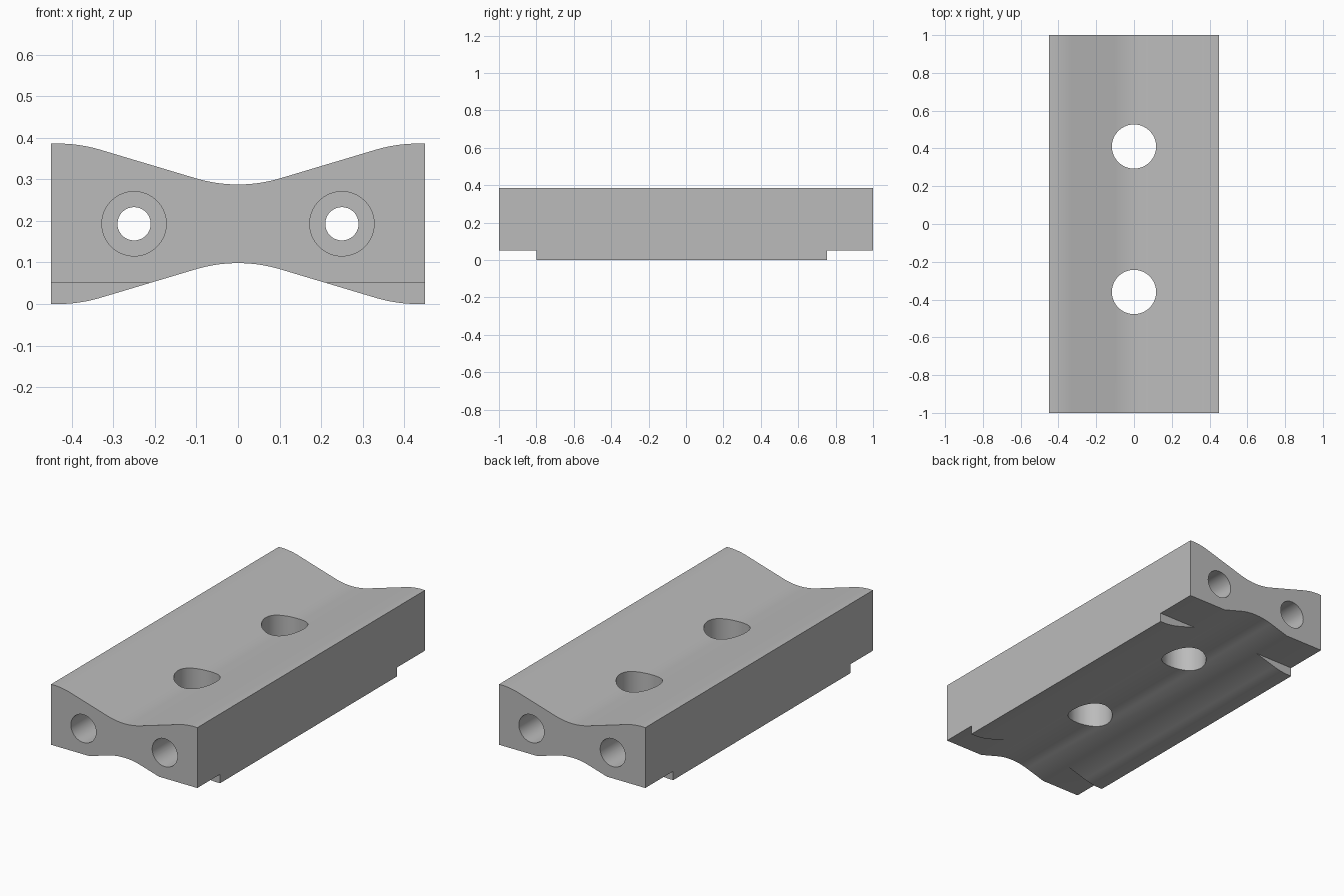
import bpy
import bmesh
import math
from mathutils import Matrix

cube = bpy.data.objects.get("Cube")
if cube:
    bpy.data.objects.remove(cube, do_unlink=True)

grey = bpy.data.materials.new("plain grey")
grey.use_nodes = True
colour = (0.5, 0.5, 0.5, 1)
grey.diffuse_color = colour
grey.node_tree.nodes["Principled BSDF"].inputs["Base Color"].default_value = colour

HALF_W, HALF_L = 0.45, 1.0
R, ANGLE, CREST = 0.355, math.radians(16.7), 0.433
WAIST = 0.0984   # rise of the curve from crest to centre
MID_Z = 0.193


def make_object(name, bm):
    bmesh.ops.recalc_face_normals(bm, faces=bm.faces[:])
    mesh = bpy.data.meshes.new(name)
    bm.to_mesh(mesh)
    bm.free()
    mesh.materials.append(grey)
    obj = bpy.data.objects.new(name, mesh)
    bpy.context.collection.objects.link(obj)
    return obj


def cylinder(name, radius, length, centre, axis):
    bm = bmesh.new()
    turn = Matrix.Rotation(math.pi / 2, 4, 'X') if axis == 'Y' else Matrix()
    bmesh.ops.create_cone(bm, cap_ends=True, segments=64, radius1=radius,
                          radius2=radius, depth=length,
                          matrix=Matrix.Translation(centre) @ turn)
    return make_object(name, bm)


def box(name, size, centre):
    bm = bmesh.new()
    bmesh.ops.create_cube(bm, size=1, matrix=Matrix.Translation(centre)
                          @ Matrix.Diagonal((*size, 1)))
    return make_object(name, bm)


# Wavy edge: central arc, straight flank, outer arc ending at the side
steps = 12
half = []
for i in range(steps + 1):
    a = ANGLE * i / steps
    half.append((R * math.sin(a), R * (1 - math.cos(a))))
end = math.asin((HALF_W - CREST) / R)
for i in range(steps + 1):
    a = ANGLE - (ANGLE + end) * i / steps
    half.append((CREST - R * math.sin(a), WAIST - R * (1 - math.cos(a))))
wave = [(-x, z) for x, z in reversed(half[1:])] + half

# Block: bow-tie section extruded along its length
bm = bmesh.new()
section = [(x, 2 * MID_Z - WAIST + z) for x, z in wave]
section += [(x, WAIST - z) for x, z in reversed(wave)]
face = bm.faces.new([bm.verts.new((x, -HALF_L, z)) for x, z in section])
ext = bmesh.ops.extrude_face_region(bm, geom=[face])
bmesh.ops.translate(bm, vec=(0, 2 * HALF_L, 0),
                    verts=[v for v in ext["geom"] if isinstance(v, bmesh.types.BMVert)])
block = make_object("block", bm)

cutters = []
# Vertical through holes
for y in (-0.36, 0.41):
    cutters.append(cylinder("vertical_hole_cutter", 0.117, 1, (0, y, MID_Z), 'Z'))
# Long bores, widened at both ends
for x in (-0.25, 0.25):
    cutters.append(cylinder("long_bore_cutter", 0.04, 2.4, (x, 0, MID_Z), 'Y'))
    for y in (-HALF_L, HALF_L):
        cutters.append(cylinder("counterbore_cutter", 0.0775, 0.8, (x, y, MID_Z), 'Y'))
# Underside end notches
for inner, outer in ((-0.8, -1.1), (0.755, 1.1)):
    cutters.append(box("notch_cutter", (1.2, abs(outer - inner), 0.15),
                       (0, (inner + outer) / 2, -0.025)))

# Apply every cut, then remove the cutters
for cutter in cutters:
    mod = block.modifiers.new("cut", 'BOOLEAN')
    mod.operation = 'DIFFERENCE'
    mod.solver = 'EXACT'
    mod.object = cutter
    cutter.hide_render = True
bpy.context.view_layer.update()
graph = bpy.context.evaluated_depsgraph_get()
result = bpy.data.meshes.new_from_object(block.evaluated_get(graph))
block.modifiers.clear()
block.data = result
for cutter in cutters:
    bpy.data.objects.remove(cutter, do_unlink=True)

bpy.ops.object.select_all(action='DESELECT')
block.select_set(True)
bpy.context.view_layer.objects.active = block
bpy.ops.object.shade_smooth_by_angle(angle=math.radians(25))
